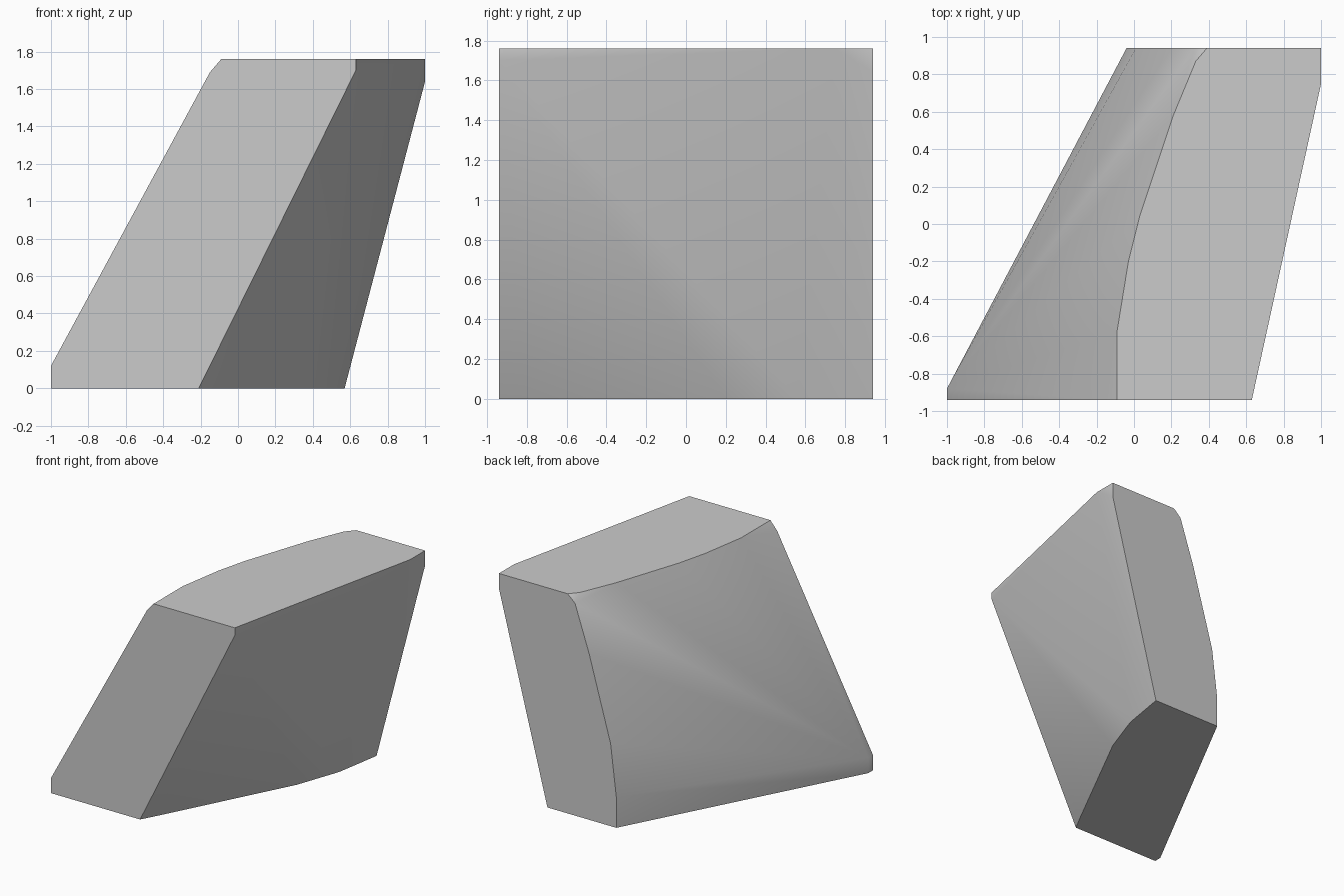
import bpy
import bmesh
from math import radians

cube = bpy.data.objects.get("Cube")
if cube:
    bpy.data.objects.remove(cube)

DEPTH, HEIGHT = 0.94, 1.76

# Slanted end profiles (x, z)
front = [(-1, 0), (-1, 0.12), (-0.15, 1.69), (-0.09, HEIGHT),
         (0.63, HEIGHT), (0.63, 1.7), (-0.21, 0)]
back = [(-0.04, 0), (-0.04, 0.25), (0.01, 0.66), (0.2, 1.33), (0.325, 1.7),
        (0.39, HEIGHT), (1, HEIGHT), (1, 1.64), (0.57, 0)]

# Curved rims of the top and the base (x, y)
top_rim = [(-0.09, -0.57), (-0.03, -0.2), (0.03, 0.04), (0.21, 0.58),
           (0.33, 0.87), (1, 0.75)]
base_rim = [(-1, -0.88), (-0.14, -0.81), (0.38, 0.2), (0.507, 0.56)]

points = [(x, -DEPTH, z) for x, z in front]
points += [(x, DEPTH, z) for x, z in back]
points += [(x, y, HEIGHT) for x, y in top_rim]
points += [(x, y, 0) for x, y in base_rim]
points.append((-1, -0.88, 0.12))

# Block skinned between the profiles and rims
bm = bmesh.new()
for p in points:
    bm.verts.new(p)
hull = bmesh.ops.convex_hull(bm, input=bm.verts[:])
loose = {v for v in hull["geom_interior"] + hull["geom_unused"]
         if isinstance(v, bmesh.types.BMVert) and v.is_valid}
bmesh.ops.delete(bm, geom=list(loose), context="VERTS")

# Merge the flat faces of the ends, top and base
bmesh.ops.dissolve_limit(bm, angle_limit=radians(0.5),
                         verts=bm.verts[:], edges=bm.edges[:])
bmesh.ops.recalc_face_normals(bm, faces=bm.faces[:])

mesh = bpy.data.meshes.new("slanted_block")
bm.to_mesh(mesh)
bm.free()
block = bpy.data.objects.new("slanted_block", mesh)
bpy.context.collection.objects.link(block)

# Plain grey material
colour = (0.6, 0.6, 0.6, 1)
grey = bpy.data.materials.new("plain_grey")
grey.use_nodes = True
grey.diffuse_color = colour
grey.node_tree.nodes["Principled BSDF"].inputs["Base Color"].default_value = colour
mesh.materials.append(grey)

# Smooth sides with crisp rims
bpy.ops.object.select_all(action="DESELECT")
block.select_set(True)
bpy.context.view_layer.objects.active = block
bpy.ops.object.shade_smooth_by_angle(angle=radians(35))
